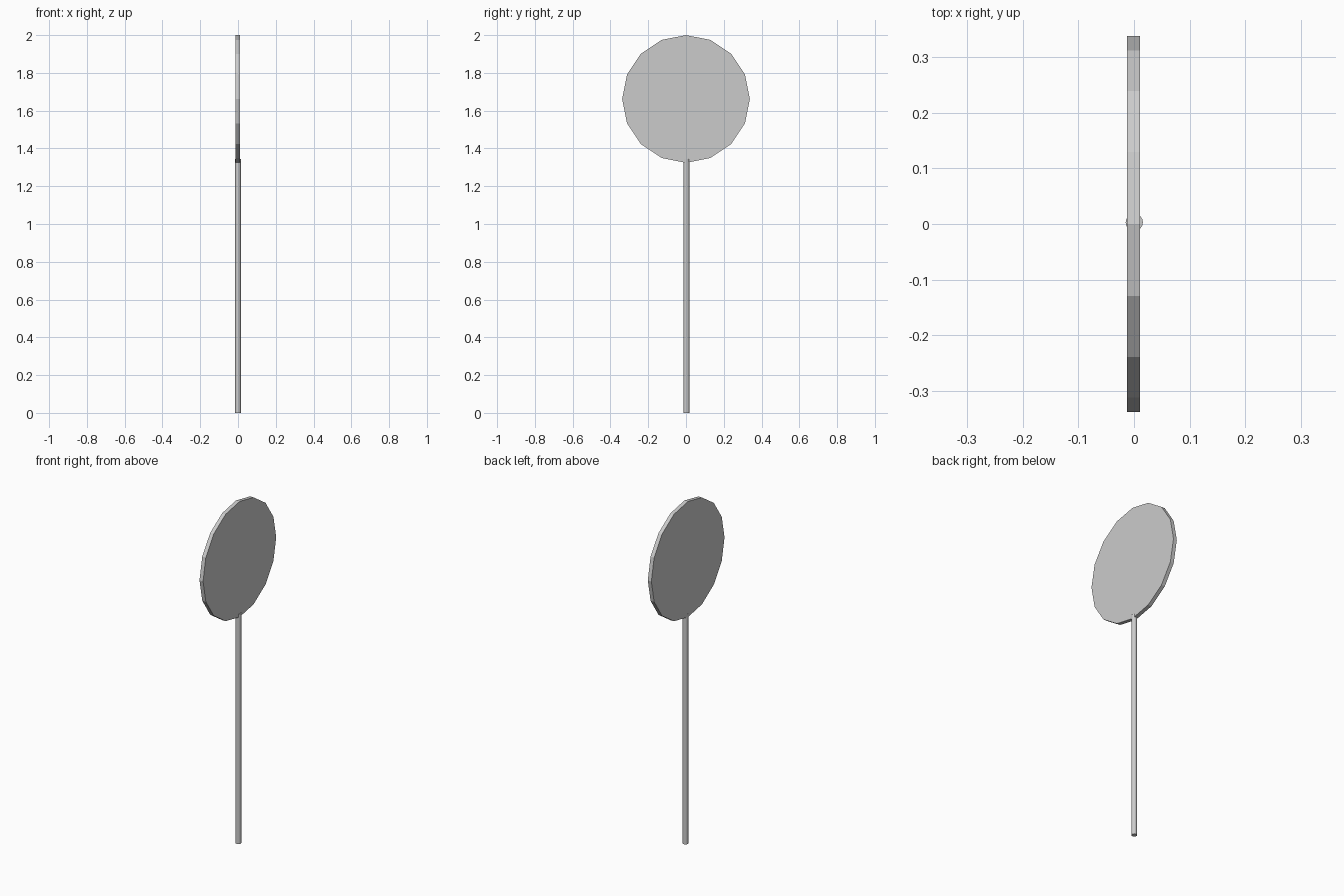
import bpy
import math

if "Cube" in bpy.data.objects:
    bpy.data.objects.remove(bpy.data.objects["Cube"])


def cylinder(name, sides, radius, depth, location, rotation=(0, 0, 0)):
    bpy.ops.mesh.primitive_cylinder_add(vertices=sides, radius=radius, depth=depth,
                                        location=location, rotation=rotation)
    obj = bpy.context.object
    obj.name = name
    return obj


# Thin upright pole, overlapping the lower rim of the disc
POLE_TOP = 1.345
cylinder("pole", 16, 0.0155, POLE_TOP, (0.0005, 0.003, POLE_TOP / 2))

# Sixteen-sided sign disc facing sideways along x
DISC_RADIUS = 0.338
cylinder("sign_disc", 16, DISC_RADIUS, 0.023, (-0.001, 0, 2 - DISC_RADIUS),
         (0, math.pi / 2, 0))
